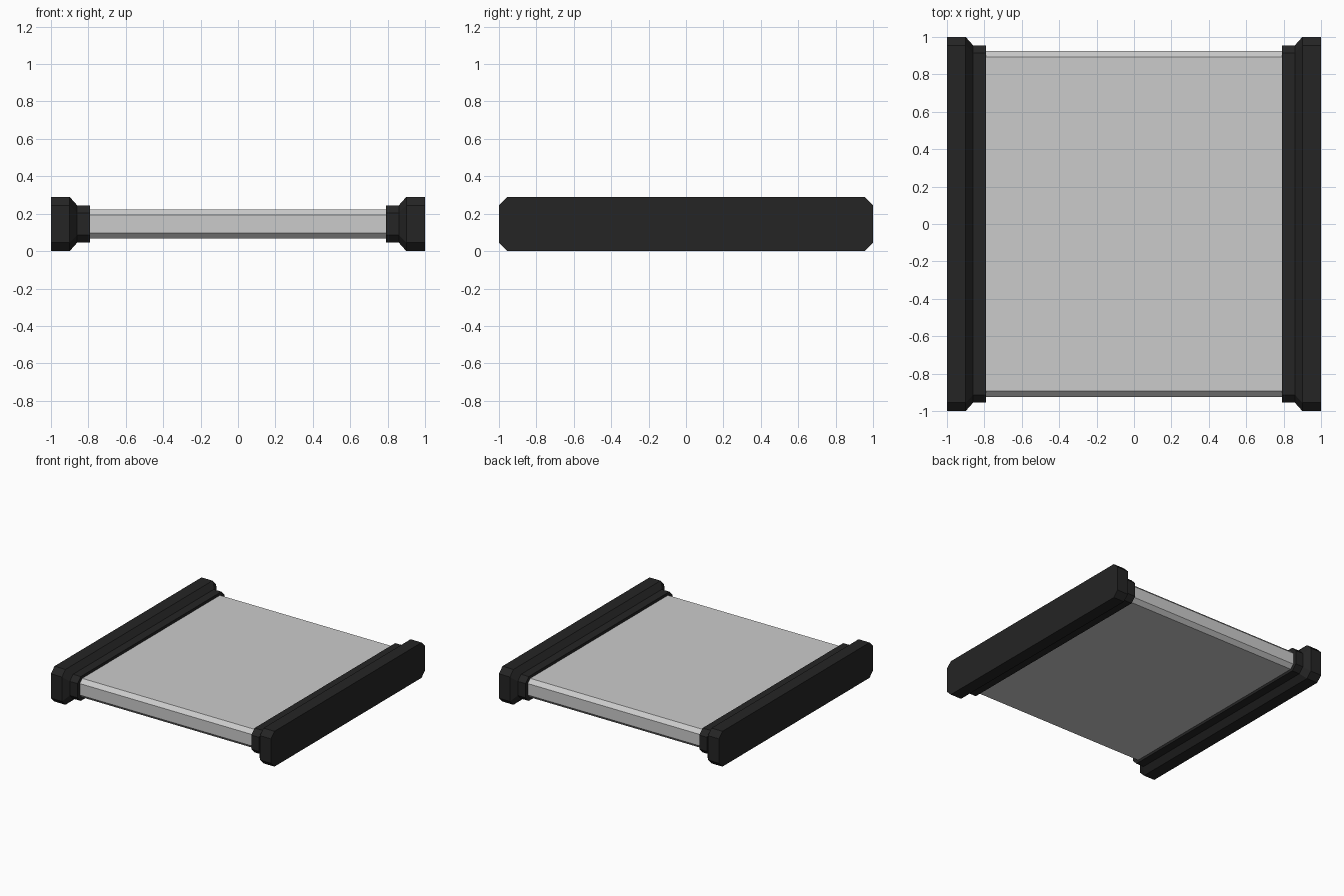
import bpy
import bmesh

if "Cube" in bpy.data.objects:
    bpy.data.objects.remove(bpy.data.objects["Cube"])

MID_Z = 0.145


def section(x, half_y, half_z, cut):
    """Rectangle with clipped corners, lying in the plane at x."""
    y, z, c = half_y, half_z, cut
    pts = [(y, z - c), (y - c, z), (-y + c, z), (-y, z - c),
           (-y, -z + c), (-y + c, -z), (y - c, -z), (y, -z + c)]
    return [(x, py, MID_Z + pz) for py, pz in pts]


def loft(name, sections, color=None):
    """Skin a row of clipped sections and close both ends."""
    bm = bmesh.new()
    rings = [[bm.verts.new(p) for p in section(*s)] for s in sections]
    for a, b in zip(rings, rings[1:]):
        for i in range(8):
            j = (i + 1) % 8
            bm.faces.new((a[i], a[j], b[j], b[i]))
    bm.faces.new(rings[0])
    bm.faces.new(rings[-1])
    bmesh.ops.recalc_face_normals(bm, faces=bm.faces)
    mesh = bpy.data.meshes.new(name)
    bm.to_mesh(mesh)
    bm.free()
    obj = bpy.data.objects.new(name, mesh)
    bpy.context.collection.objects.link(obj)
    if color:
        mesh.materials.append(color)
    return obj


black = bpy.data.materials.new("black_rubber")
black.diffuse_color = (0.018, 0.018, 0.018, 1)
black.use_nodes = True
black.node_tree.nodes["Principled BSDF"].inputs["Base Color"].default_value = black.diffuse_color

# Flat central panel, ends tucked into the caps
loft("panel", [(-0.80, 0.925, 0.078, 0.031), (0.80, 0.925, 0.078, 0.031)])

# Stepped end caps: thick outer bar, sloped shoulder, slimmer collar
for side, name in ((-1, "left_end_cap"), (1, "right_end_cap")):
    loft(name, [(side * 1.00, 1.0, 0.145, 0.045),
                (side * 0.90, 1.0, 0.145, 0.045),
                (side * 0.86, 0.955, 0.10, 0.042),
                (side * 0.79, 0.955, 0.10, 0.042)], black)
